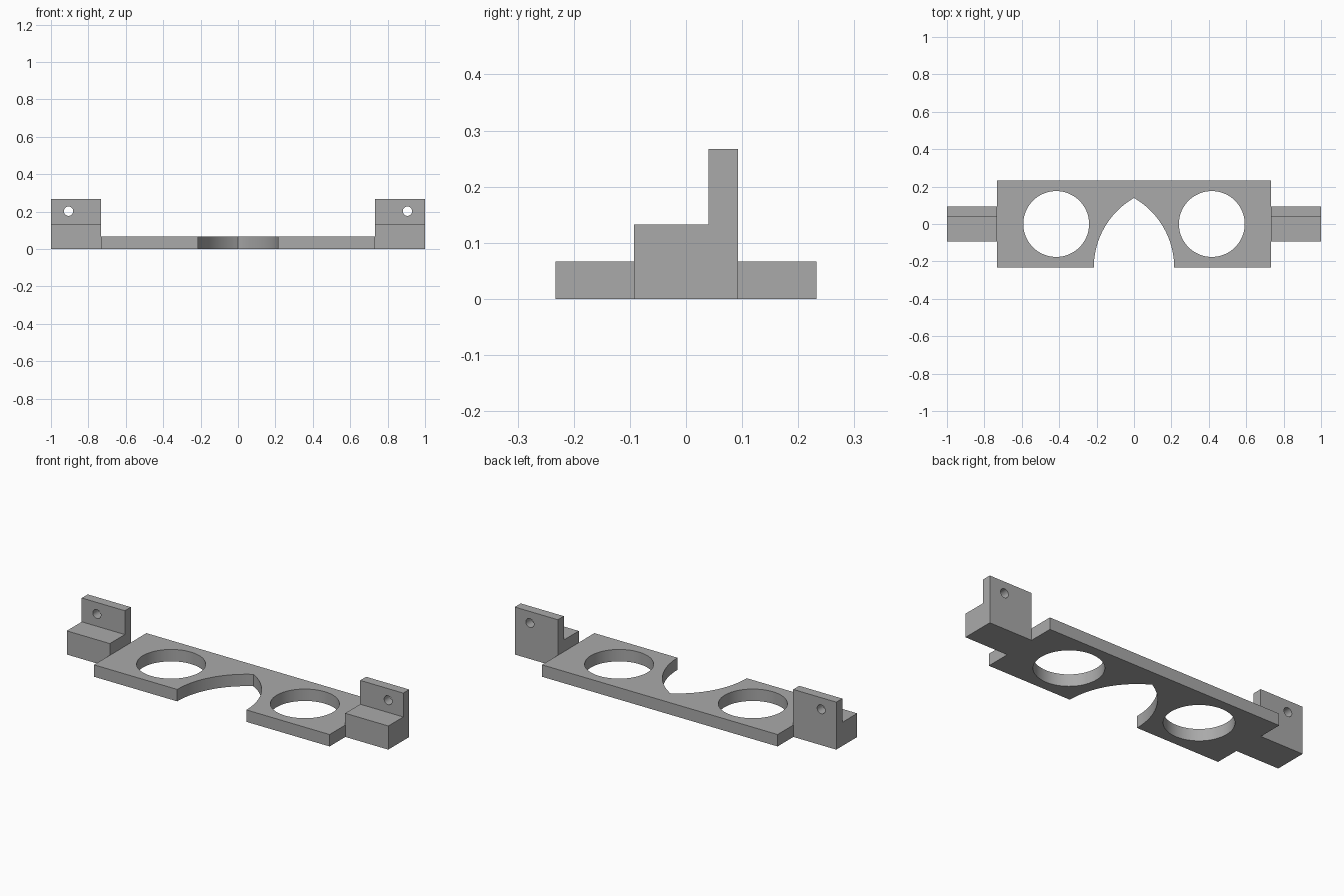
import bpy, bmesh, math
from mathutils import Vector

if "Cube" in bpy.data.objects:
    bpy.data.objects.remove(bpy.data.objects["Cube"], do_unlink=True)

grey = bpy.data.materials.new("plain grey")
grey.use_nodes = True
COLOUR = (0.4, 0.4, 0.4, 1)
grey.diffuse_color = COLOUR
grey.node_tree.nodes["Principled BSDF"].inputs["Base Color"].default_value = COLOUR


def prism(name, outline, sweep):
    """Closed outline of 3D points swept along a vector."""
    bm = bmesh.new()
    face = bm.faces.new([bm.verts.new(p) for p in outline])
    side = bmesh.ops.extrude_face_region(bm, geom=[face])["geom"]
    verts = [g for g in side if isinstance(g, bmesh.types.BMVert)]
    bmesh.ops.translate(bm, verts=verts, vec=Vector(sweep))
    bmesh.ops.recalc_face_normals(bm, faces=bm.faces)
    mesh = bpy.data.meshes.new(name)
    bm.to_mesh(mesh)
    bm.free()
    mesh.materials.append(grey)
    obj = bpy.data.objects.new(name, mesh)
    bpy.context.collection.objects.link(obj)
    return obj


def ring(radius, count=64):
    turns = [math.tau * i / count for i in range(count)]
    return [(radius * math.cos(t), radius * math.sin(t)) for t in turns]


def combine(target, tool, operation):
    """Apply a boolean and discard the tool."""
    tool.hide_render = True
    mod = target.modifiers.new(operation, 'BOOLEAN')
    mod.operation, mod.solver, mod.object = operation, 'EXACT', tool
    bpy.context.view_layer.objects.active = target
    bpy.ops.object.modifier_apply(modifier=mod.name)
    bpy.data.objects.remove(tool, do_unlink=True)


HALF_X, HALF_Y, THICK = 0.733, 0.233, 0.067

# Plate with a pointed arch: each arc is centred on the opposite foot
FOOT = 0.215
STEPS = 24
arc = [math.radians(60) * i / STEPS for i in range(STEPS + 1)]
left_arc = [(-FOOT + 2 * FOOT * math.cos(a), -HALF_Y + 2 * FOOT * math.sin(a)) for a in arc]
right_arc = [(-x, y) for x, y in left_arc[:-1]]
outline = [(-HALF_X, -HALF_Y)] + right_arc + left_arc[::-1]
outline += [(HALF_X, -HALF_Y), (HALF_X, HALF_Y), (-HALF_X, HALF_Y)]
frame = prism("frame", [(x, y, 0) for x, y in outline], (0, 0, THICK))

# L-shaped end bracket, seen from the side
DEPTH, TAB, STEP, TOP = 0.093, 0.04, 0.133, 0.267
ell = [(-DEPTH, 0), (DEPTH, 0), (DEPTH, TOP), (TAB, TOP), (TAB, STEP), (-DEPTH, STEP)]

for side in (-1, 1):
    # Round eye opening
    eye = prism("eye_cutter", [(side * 0.416 + x, y, -0.1) for x, y in ring(0.176)], (0, 0, 0.4))
    combine(frame, eye, 'DIFFERENCE')
    # Bracket with a small screw hole through its tab
    inner = side * (HALF_X - 0.001)
    bracket = prism("bracket", [(inner, y, z) for y, z in ell], (side - inner, 0, 0))
    hole = prism("screw_cutter", [(side * 0.906 + x, -0.3, 0.202 + z) for x, z in ring(0.025, 32)], (0, 0.6, 0))
    combine(bracket, hole, 'DIFFERENCE')
    combine(frame, bracket, 'UNION')

# Smooth round walls, crisp edges
bpy.ops.object.select_all(action='DESELECT')
frame.select_set(True)
bpy.context.view_layer.objects.active = frame
bpy.ops.object.shade_smooth_by_angle(angle=math.radians(30))
